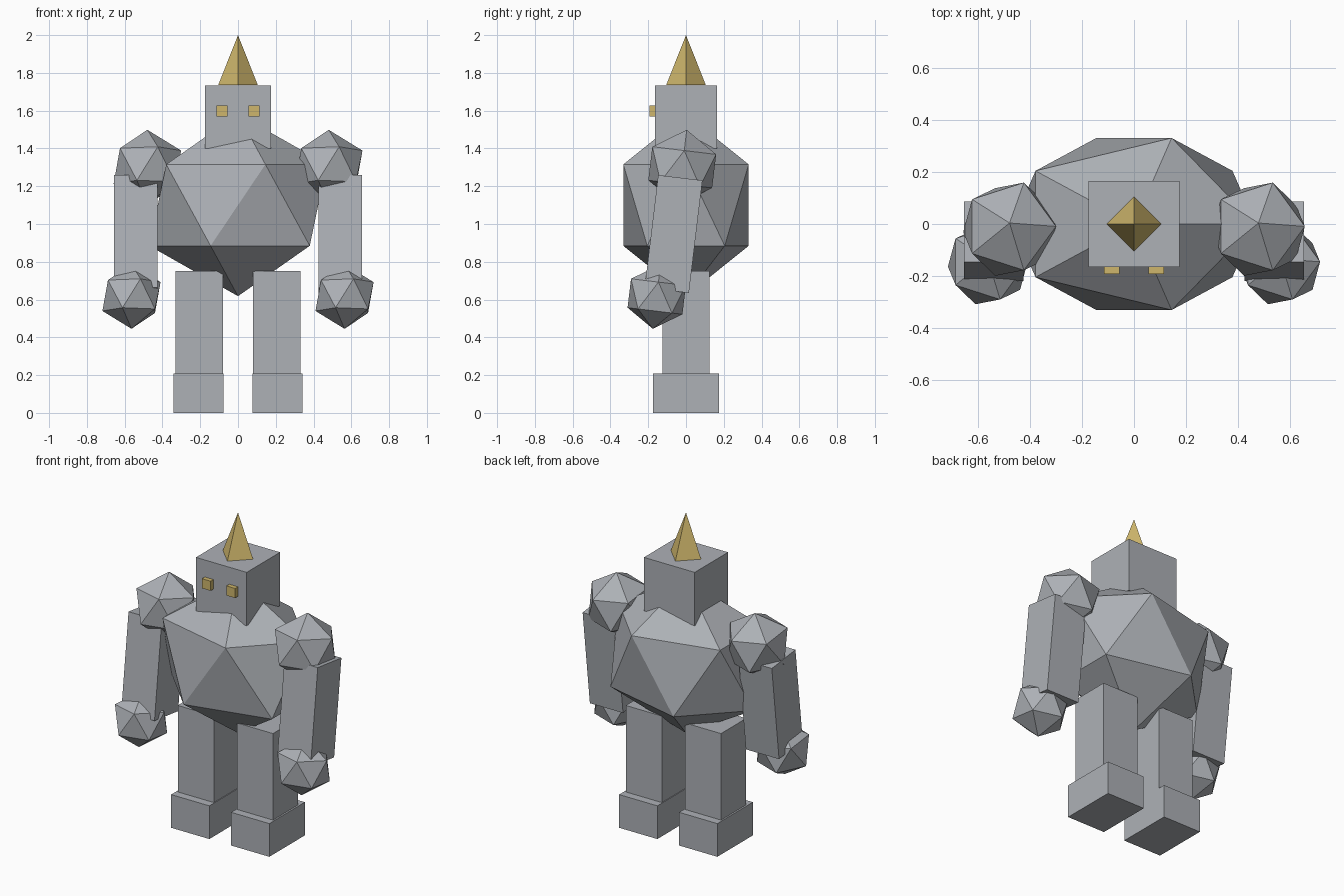
import bpy
from mathutils import Matrix, Vector

cube = bpy.data.objects.get("Cube")
if cube:
    bpy.data.objects.remove(cube, do_unlink=True)


def material(name, colour):
    m = bpy.data.materials.new(name)
    m.use_nodes = True
    m.diffuse_color = colour
    m.node_tree.nodes["Principled BSDF"].inputs["Base Color"].default_value = colour
    return m


STONE = material("stone grey", (0.42, 0.44, 0.47, 1))
GOLD = material("gold", (0.62, 0.47, 0.15, 1))
ARM_TILT = -0.12


def finish(name, mat, scale, tilt=0.0):
    ob = bpy.context.object
    ob.name = name
    ob.scale = scale
    ob.rotation_euler.x = tilt
    ob.data.materials.append(mat)
    return ob


def box(name, centre, size, mat=STONE, tilt=0.0):
    bpy.ops.mesh.primitive_cube_add(size=1, location=centre)
    return finish(name, mat, size, tilt)


def boulder(name, centre, radii, tilt=0.0):
    bpy.ops.mesh.primitive_ico_sphere_add(subdivisions=1, radius=1, location=centre)
    return finish(name, STONE, radii, tilt)


# Torso and head
boulder("torso", (0, 0, 1.10), (0.525, 0.39, 0.482))
box("head", (0, 0, 1.567), (0.352, 0.33, 0.335))

# Four-sided horn with its corners on the axes
bpy.ops.mesh.primitive_cone_add(vertices=4, radius1=0.105, depth=0.265,
                                location=(0, 0, 1.8675))
finish("horn", GOLD, (1, 1, 1))

# Paired parts
for side, s in (("left", 1), ("right", -1)):
    box(side + "_eye", (s * 0.085, -0.175, 1.598), (0.06, 0.036, 0.06), GOLD)
    boulder(side + "_shoulder", (s * 0.48, -0.02, 1.30), (0.2, 0.2, 0.2), ARM_TILT)
    box(side + "_arm", (s * 0.541, -0.066, 0.947), (0.23, 0.236, 0.6), STONE, ARM_TILT)
    boulder(side + "_fist", (s * 0.564, -0.155, 0.616), (0.172, 0.172, 0.172), ARM_TILT)
    box(side + "_leg", (s * 0.205, 0, 0.475), (0.25, 0.25, 0.55))
    box(side + "_foot", (s * 0.208, 0, 0.104), (0.265, 0.352, 0.208))
